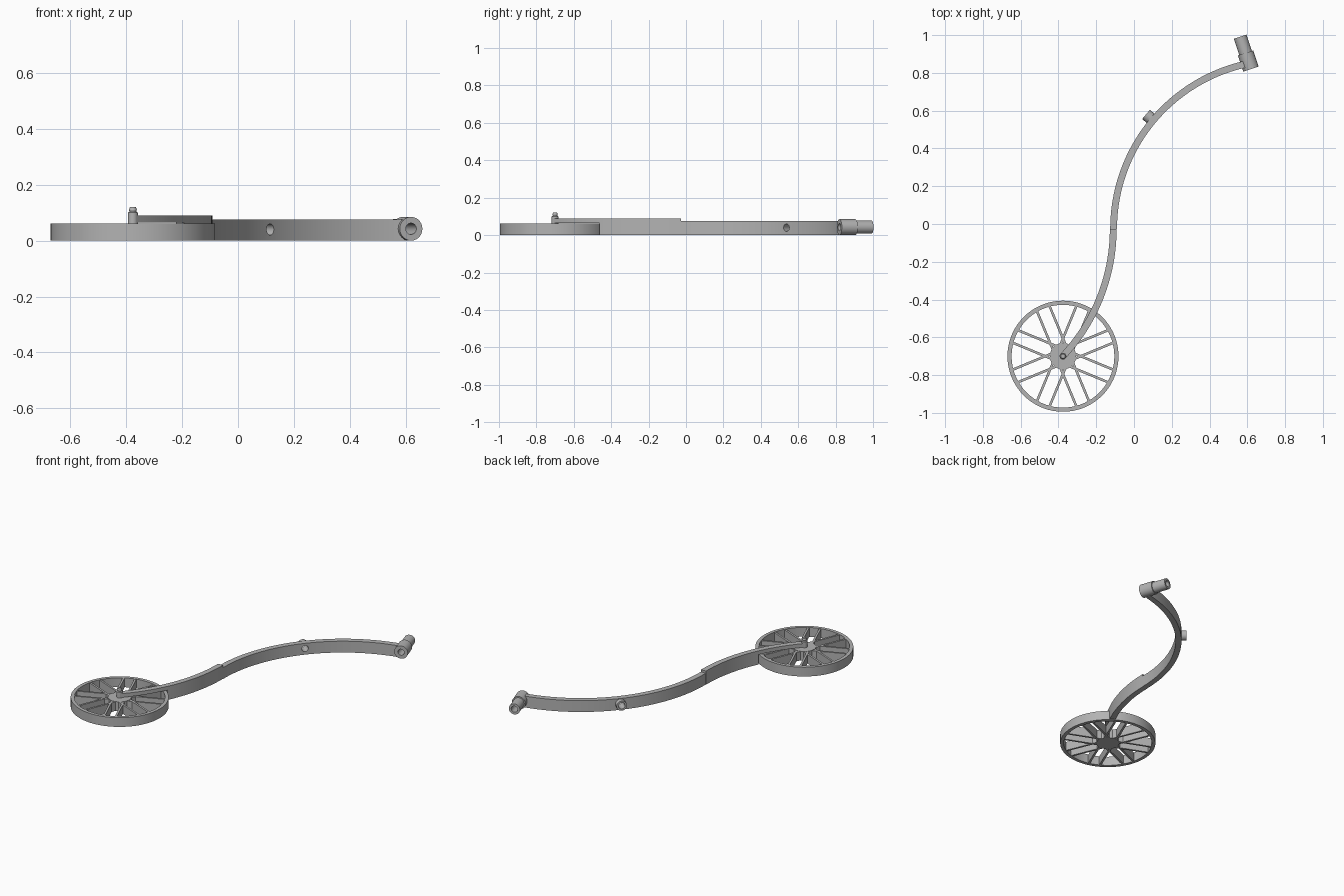
import bpy, bmesh, math
from mathutils import Vector, Matrix

if "Cube" in bpy.data.objects:
    bpy.data.objects.remove(bpy.data.objects["Cube"])

grey = bpy.data.materials.new("plain grey")
grey.use_nodes = True
grey.diffuse_color = (0.45, 0.45, 0.45, 1)
grey.node_tree.nodes["Principled BSDF"].inputs["Base Color"].default_value = grey.diffuse_color

AXLE = Vector((-0.376, -0.70, 0))
RIM = 0.294
WHEEL_H = 0.061
JOIN_Y = -0.026


def make(name, bm):
    bmesh.ops.recalc_face_normals(bm, faces=bm.faces)
    mesh = bpy.data.meshes.new(name)
    bm.to_mesh(mesh)
    bm.free()
    mesh.materials.append(grey)
    ob = bpy.data.objects.new(name, mesh)
    bpy.context.collection.objects.link(ob)
    return ob


def smooth(ob):
    bpy.ops.object.select_all(action='DESELECT')
    ob.select_set(True)
    bpy.context.view_layer.objects.active = ob
    bpy.ops.object.shade_smooth_by_angle(angle=math.radians(30))


def rod(name, start, end, radius, sides=40):
    """Solid cylinder between two points."""
    start, end = Vector(start), Vector(end)
    turn = (end - start).to_track_quat('Z', 'Y').to_matrix().to_4x4()
    bm = bmesh.new()
    bmesh.ops.create_cone(bm, cap_ends=True, segments=sides, radius1=radius, radius2=radius,
                          depth=(end - start).length,
                          matrix=Matrix.Translation((start + end) / 2) @ turn)
    return make(name, bm)


def lathe(name, profile, sides, closed=False):
    """Spin a radius/height profile around the wheel axle."""
    bm = bmesh.new()
    verts = [bm.verts.new(AXLE + Vector((r, 0, z))) for r, z in profile]
    pairs = list(zip(verts, verts[1:] + verts[:1])) if closed else list(zip(verts, verts[1:]))
    edges = [bm.edges.new(p) for p in pairs]
    bmesh.ops.spin(bm, geom=verts + edges, cent=AXLE, axis=(0, 0, 1),
                   angle=math.tau, steps=sides)
    bmesh.ops.remove_doubles(bm, verts=bm.verts, dist=1e-5)
    return make(name, bm)


def arc_bar(name, centre, radius, a0, a1, top, width=0.036, steps=28):
    """Rectangular bar following an arc, angles in degrees."""
    bm = bmesh.new()
    rings = []
    for i in range(steps + 1):
        a = math.radians(a0 + (a1 - a0) * i / steps)
        out = Vector((math.cos(a), math.sin(a), 0))
        rings.append([bm.verts.new(Vector((*centre, z)) + out * (radius + s * width / 2))
                      for s, z in ((-1, 0), (1, 0), (1, top), (-1, top))])
    for p, q in zip(rings, rings[1:]):
        for k in range(4):
            n = (k + 1) % 4
            bm.faces.new((p[k], p[n], q[n], q[k]))
    bm.faces.new(rings[0])
    bm.faces.new(rings[-1])
    return make(name, bm)


def boolean(ob, tool, operation):
    """Apply a boolean, then discard the tool."""
    tool.hide_render = True
    mod = ob.modifiers.new("cut", 'BOOLEAN')
    mod.operation, mod.object, mod.solver = operation, tool, 'EXACT'
    bpy.context.view_layer.objects.active = ob
    bpy.ops.object.modifier_apply(modifier=mod.name)
    bpy.data.objects.remove(tool)


# Wheel rim and hub
smooth(lathe("wheel_rim", [(RIM - 0.022, 0), (RIM, 0), (RIM, WHEEL_H), (RIM - 0.022, WHEEL_H)], 72, True))
smooth(rod("wheel_hub", AXLE, AXLE + Vector((0, 0, WHEEL_H)), 0.07))

# Parallel spoke pairs, whose neighbours cross near the hub
bm = bmesh.new()
for k in range(8):
    turn = Matrix.Rotation(math.radians(22.5 + 45 * k), 4, 'Z')
    for side in (-1, 1):
        place = (Matrix.Translation(AXLE) @ turn
                 @ Matrix.Translation((0.165, side * 0.036, WHEEL_H / 2 - 0.001))
                 @ Matrix.Diagonal((0.23, 0.013, WHEEL_H - 0.002, 1)))
        bmesh.ops.create_cube(bm, size=1, matrix=place)
make("wheel_spokes", bm)

# Lower arm, taller and cut away over the wheel
lower = arc_bar("lower_arm", (-1.095, JOIN_Y), 0.985, -43, 0, 0.09)
boolean(lower, rod("wheel_cutter", AXLE - Vector((0, 0, 0.1)),
                   AXLE + Vector((0, 0, 0.065)), RIM + 0.006, 72), 'DIFFERENCE')
smooth(lower)

# Axle pin with a bulbous tip
smooth(lathe("axle_pin", [(0, 0.05), (0.018, 0.05), (0.018, 0.1), (0.012, 0.103),
                          (0.014, 0.11), (0.011, 0.12), (0, 0.12)], 28))

# Upper arm with side boss and end fitting
centre = Vector((0.786, JOIN_Y, 0.04))
upper = arc_bar("upper_arm", centre.xy, 0.894, 180, 102.5, 0.075, steps=40)
a = math.radians(140)
out = Vector((math.cos(a), math.sin(a), 0))
boolean(upper, rod("side_boss", centre + out * 0.894, centre + out * 0.943, 0.032), 'UNION')

base = Vector((0.619, 0.82, 0.0425))
along = Vector((-0.316, 0.949, 0)).normalized()
boolean(upper, rod("end_collar", base, base + along * 0.09, 0.0425), 'UNION')
boolean(upper, rod("end_sleeve", base + along * 0.05, base + along * 0.181, 0.035), 'UNION')

# Through holes
boolean(upper, rod("boss_hole", centre + out * 0.8, centre + out, 0.02), 'DIFFERENCE')
boolean(upper, rod("end_hole", base - along * 0.1, base + along * 0.3, 0.02), 'DIFFERENCE')
smooth(upper)
